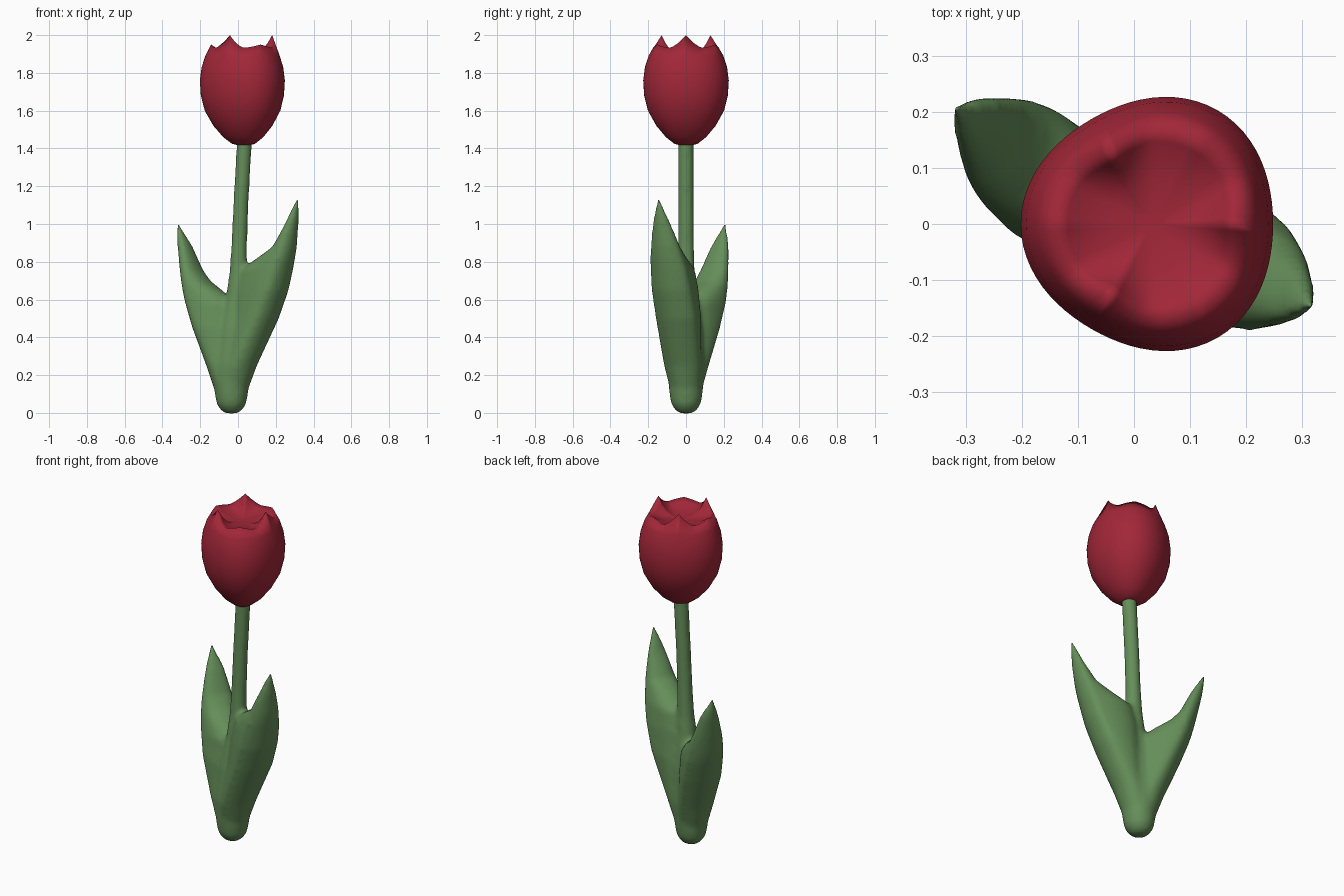
import bpy, bmesh, math
from mathutils import Vector

TAU = math.tau


def material(name, rgb):
    m = bpy.data.materials.new(name)
    m.diffuse_color = (*rgb, 1)
    return m


def bridge(bm, rings):
    """Skin a list of equal vertex rings and cap both ends."""
    n = len(rings[0])
    for a, b in zip(rings, rings[1:]):
        for i in range(n):
            j = (i + 1) % n
            bm.faces.new((a[i], a[j], b[j], b[i]))
    bm.faces.new(rings[0][::-1])
    bm.faces.new(rings[-1])


def loft(bm, rows, azimuth=0, cup=0, n=32):
    """Rows are z, centre x, centre y, half width, outer depth, inner depth."""
    a = math.radians(azimuth)
    out = Vector((math.cos(a), math.sin(a), 0))
    side = Vector((-math.sin(a), math.cos(a), 0))
    rings = []
    for z, x, y, w, t, d in rows:
        ring = []
        for i in range(n):
            c, s = math.cos(TAU * i / n), math.sin(TAU * i / n)
            depth = (t if s > 0 else d) * s - cup * w * c * c
            ring.append(bm.verts.new(Vector((x, y, z)) + side * w * c + out * depth))
        rings.append(ring)
    bridge(bm, rings)


def finish(bm, name, mat):
    bmesh.ops.recalc_face_normals(bm, faces=bm.faces)
    for f in bm.faces:
        f.smooth = True
    me = bpy.data.meshes.new(name)
    bm.to_mesh(me)
    bm.free()
    me.materials.append(mat)
    ob = bpy.data.objects.new(name, me)
    bpy.context.collection.objects.link(ob)
    return ob


green = material("leaf_green", (0.13, 0.27, 0.10))
red = material("petal_red", (0.36, 0.02, 0.04))

# Stem and two leaves that grow out of it, fused into one smooth body
bm = bmesh.new()
stem = [(-0.003, -0.035, 0.03), (0.012, -0.035, 0.055), (0.045, -0.035, 0.078),
        (0.1, -0.035, 0.088), (0.25, -0.03, 0.1), (0.45, -0.018, 0.085),
        (0.62, -0.005, 0.058), (0.75, 0.002, 0.047), (0.9, 0.007, 0.042),
        (1.1, 0.015, 0.041), (1.46, 0.035, 0.041)]
loft(bm, [(z, x, 0, r, r, r) for z, x, r in stem])
loft(bm, [(0.04, -0.03, 0, 0.05, 0.05, 0.05), (0.1, -0.02, -0.005, 0.08, 0.065, 0.07),
          (0.25, 0.03, -0.025, 0.105, 0.065, 0.1), (0.5, 0.15, -0.06, 0.118, 0.056, 0.19),
          (0.65, 0.205, -0.085, 0.115, 0.052, 0.235), (0.76, 0.235, -0.1, 0.105, 0.047, 0.24),
          (0.82, 0.25, -0.11, 0.095, 0.044, 0.16), (0.88, 0.265, -0.117, 0.082, 0.04, 0.08),
          (1.0, 0.289, -0.132, 0.053, 0.028, 0.035),
          (1.138, 0.316, -0.147, 0.007, 0.007, 0.007)], azimuth=-27, cup=0.15)
loft(bm, [(0.04, -0.04, 0, 0.05, 0.05, 0.05), (0.1, -0.052, 0.006, 0.08, 0.065, 0.07),
          (0.25, -0.1, 0.038, 0.1, 0.06, 0.1), (0.45, -0.175, 0.09, 0.113, 0.052, 0.18),
          (0.58, -0.217, 0.125, 0.108, 0.047, 0.225), (0.64, -0.233, 0.138, 0.102, 0.045, 0.18),
          (0.7, -0.247, 0.149, 0.094, 0.042, 0.1), (0.76, -0.259, 0.16, 0.083, 0.04, 0.06),
          (0.88, -0.284, 0.183, 0.054, 0.032, 0.035),
          (1.003, -0.319, 0.208, 0.007, 0.007, 0.007)], azimuth=147, cup=0.15)
body = finish(bm, "stem_and_leaves", green)
rm = body.modifiers.new("fuse", 'REMESH')
rm.mode = 'VOXEL'
rm.voxel_size = 0.01
rm.use_smooth_shade = True
sm = body.modifiers.new("soften", 'SMOOTH')
sm.factor = 0.5
sm.iterations = 20

# Flower head: rounded-triangle bulb, six pointed petal tips, shallow hollow top
N = 72
bm = bmesh.new()
profile = [(0.03, 1.417), (0.06, 1.424), (0.106, 1.46), (0.156, 1.52), (0.2, 1.6),
           (0.22, 1.68), (0.225, 1.76), (0.216, 1.83), (0.197, 1.89)]
rings = []


def add_ring(fn):
    ring = []
    for i in range(N):
        a = TAU * i / N
        r, z = fn(a)
        r *= 1 - 0.04 * math.cos(3 * a)
        ring.append(bm.verts.new((0.032 + r * math.cos(a), r * math.sin(a), z)))
    rings.append(ring)


def rim(a):
    s = a / (TAU / 6)
    k = (abs((s % 1) - 0.5) * 2) ** 1.4
    inner = round(s) % 2 == 0
    r, z = (0.155, 2.0) if inner else (0.168, 1.95)
    return 0.172 + (r - 0.172) * k, 1.933 + (z - 1.933) * k


for r, z in profile:
    add_ring(lambda a: (r, z))
add_ring(rim)
for f, base, keep in [(0.85, 1.923, 0.55), (0.68, 1.912, 0.22), (0.45, 1.904, 0.06),
                      (0.15, 1.9, 0)]:
    add_ring(lambda a: (rim(a)[0] * f, base + keep * (rim(a)[1] - 1.933)))
bridge(bm, rings)
finish(bm, "flower_head", red)
